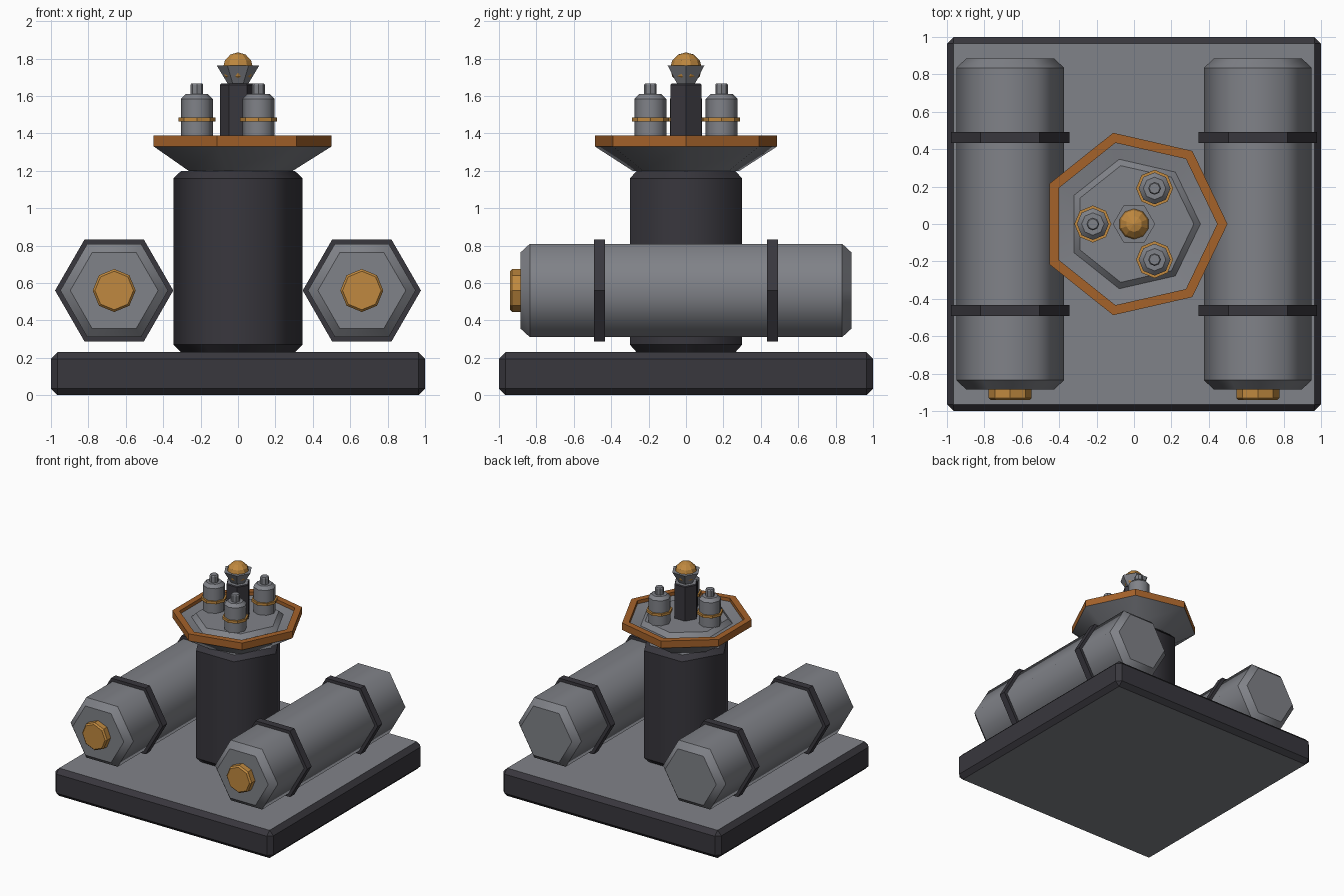
import bpy, bmesh, math
from mathutils import Matrix, Vector

cube = bpy.data.objects.get("Cube")
if cube:
    bpy.data.objects.remove(cube, do_unlink=True)


def material(name, color):
    m = bpy.data.materials.new(name)
    m.use_nodes = True
    m.diffuse_color = (*color, 1)
    m.node_tree.nodes["Principled BSDF"].inputs["Base Color"].default_value = (*color, 1)
    return m


grey = material("steel grey", (0.216, 0.223, 0.246))
dark = material("dark iron", (0.040, 0.038, 0.047))
gold = material("brass", (0.527, 0.25, 0.05))
copper = material("copper", (0.376, 0.122, 0.023))


def finish(name, bm, mats):
    bmesh.ops.recalc_face_normals(bm, faces=bm.faces[:])
    mesh = bpy.data.meshes.new(name)
    bm.to_mesh(mesh)
    bm.free()
    for m in mats:
        mesh.materials.append(m)
    obj = bpy.data.objects.new(name, mesh)
    bpy.context.collection.objects.link(obj)
    return obj


def turned(name, profile, sides, side_mat, cap_mat=None, at=(0, 0, 0),
           lying=False, ring=False, smooth=False):
    """Spin a (radius, height) profile into a prism; lying turns its top to the front."""
    bm = bmesh.new()
    rings = []
    for r, z in profile:
        angles = [2 * math.pi * i / sides for i in range(sides)]
        rings.append([bm.verts.new((r * math.cos(a), r * math.sin(a), z)) for a in angles])
    pairs = list(zip(rings, rings[1:]))
    if ring:
        pairs.append((rings[-1], rings[0]))
    for low, high in pairs:
        for i in range(sides):
            j = (i + 1) % sides
            f = bm.faces.new((low[i], low[j], high[j], high[i]))
            f.smooth = smooth
    if not ring:
        for loop in (rings[0], rings[-1]):
            bm.faces.new(loop).material_index = 1
    # Keep the rings crisp where the walls are smooth
    for loop in rings:
        for i in range(sides):
            bm.edges.get((loop[i], loop[(i + 1) % sides])).smooth = False
    turn = Matrix.Rotation(math.pi / 2, 4, "X") if lying else Matrix()
    bm.transform(Matrix.Translation(Vector(at)) @ turn)
    return finish(name, bm, [side_mat, cap_mat or side_mat])


# Base slab: chamfered dark sides, grey top and bottom
bm = bmesh.new()
bmesh.ops.create_cube(bm, size=1)
bm.transform(Matrix.Translation((0, 0, 0.115)) @ Matrix.Diagonal((2, 2, 0.23, 1)))
bmesh.ops.bevel(bm, geom=bm.edges[:], offset=0.036, segments=1, affect="EDGES")
bm.normal_update()
for f in bm.faces:
    f.material_index = int(abs(f.normal.z) > 0.9)
finish("base", bm, [dark, grey])

# Central column
turned("column", [(0.305, 0.23), (0.346, 0.27), (0.346, 1.16), (0.305, 1.198)],
       6, dark, grey, smooth=True)

# Dish with a raised platform and a copper rim
turned("dish", [(0.29, 1.198), (0.5, 1.33), (0.445, 1.36), (0.355, 1.345), (0.32, 1.38)],
       7, grey, smooth=True)
turned("dish_rim", [(0.5, 1.33), (0.5, 1.388), (0.445, 1.388), (0.445, 1.33)],
       7, copper, ring=True)

# Centre post, flared cup and knob
turned("post", [(0.095, 1.37), (0.095, 1.66), (0.088, 1.667)], 6, dark, grey)
turned("cup", [(0.055, 1.665), (0.113, 1.762)], 6, grey)
bm = bmesh.new()
bmesh.ops.create_uvsphere(bm, u_segments=10, v_segments=6, radius=0.085)
bm.transform(Matrix.Translation((0, 0, 1.748)))
finish("knob", bm, [gold])

# Three canisters around the post
for i in range(3):
    a = math.pi / 3 + i * 2 * math.pi / 3
    at = (0.22 * math.cos(a), 0.22 * math.sin(a), 0)
    n = str(i + 1)
    turned("canister_" + n, [(0.085, 1.375), (0.085, 1.585), (0.06, 1.61)],
           8, grey, at=at, smooth=True)
    turned("canister_neck_" + n, [(0.034, 1.6), (0.034, 1.66), (0.028, 1.668)], 8, grey, at=at)
    turned("canister_band_" + n, [(0.099, 1.463), (0.099, 1.484)], 8, gold, at=at)

# Side tanks with clamps and a brass plug at the front
for side, x in (("left", 0.662), ("right", -0.662)):
    at = (x, 0, 0.56)
    turned(side + "_tank", [(0.235, -0.885), (0.288, -0.835), (0.288, 0.835), (0.235, 0.885)],
           6, grey, at=at, lying=True, smooth=True)
    for end, y in (("front", 0.462), ("back", -0.462)):
        turned(f"{side}_{end}_clamp", [(0.316, y - 0.029), (0.316, y + 0.029)],
               6, dark, at=at, lying=True)
    turned(side + "_plug", [(0.115, 0.88), (0.115, 0.93), (0.103, 0.942)],
           8, gold, at=at, lying=True)
